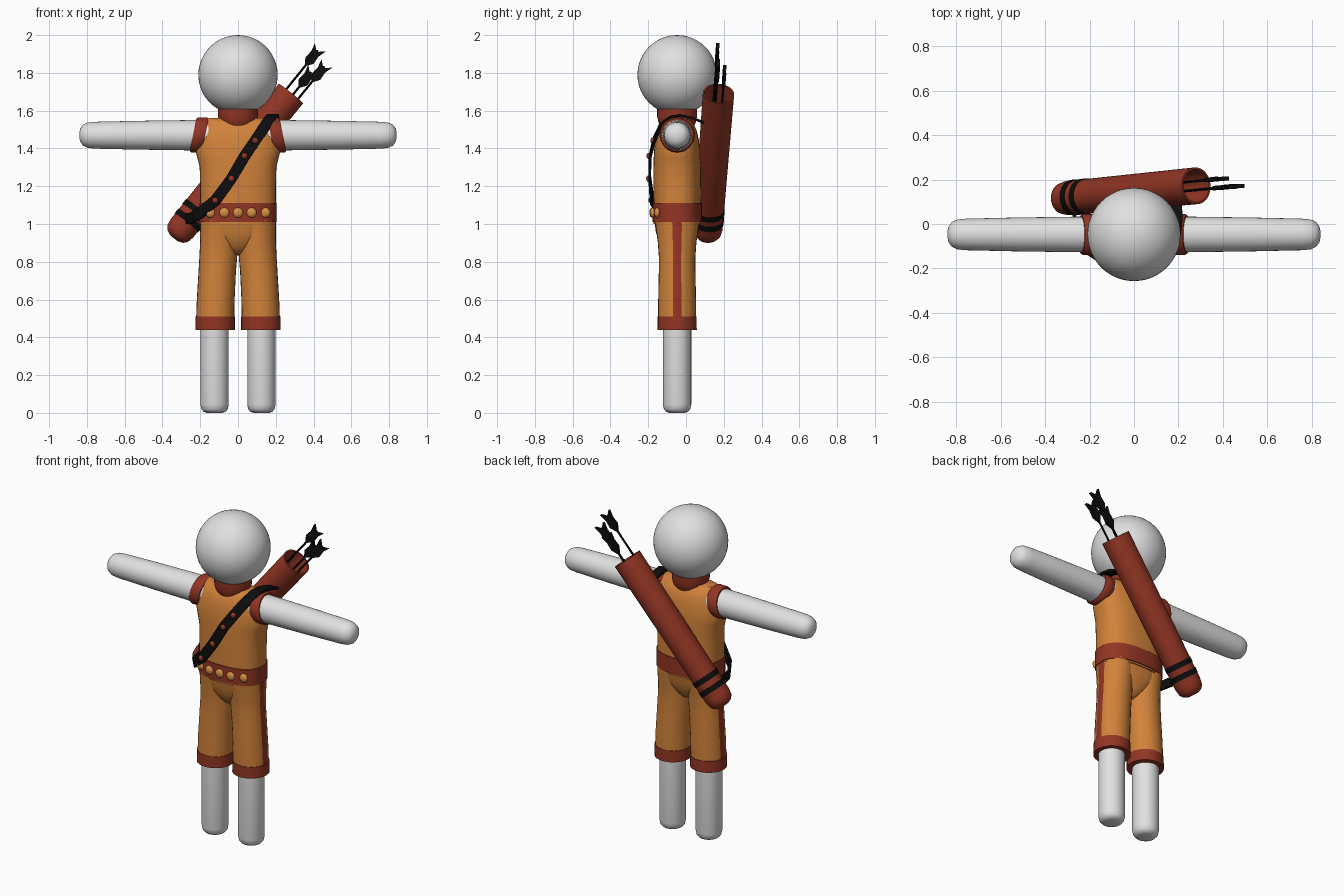
import bpy, bmesh, math
from mathutils import Vector

if "Cube" in bpy.data.objects:
    bpy.data.objects.remove(bpy.data.objects["Cube"])


def material(name, rgb):
    m = bpy.data.materials.new(name)
    m.diffuse_color = (*rgb, 1)
    m.use_nodes = True
    m.node_tree.nodes["Principled BSDF"].inputs["Base Color"].default_value = m.diffuse_color
    return m


WHITE = material("white", (0.75, 0.75, 0.75))
ORANGE = material("orange", (0.64, 0.225, 0.042))
RED = material("brick_red", (0.29, 0.036, 0.017))
GOLD = material("gold", (0.68, 0.28, 0.06))
BLACK = material("black", (0.004, 0.004, 0.004))
CY = -0.047  # body centre line in y


def finish(name, bm, mats, angle=40):
    bmesh.ops.recalc_face_normals(bm, faces=bm.faces)
    me = bpy.data.meshes.new(name)
    bm.to_mesh(me)
    bm.free()
    ob = bpy.data.objects.new(name, me)
    bpy.context.collection.objects.link(ob)
    for m in mats:
        me.materials.append(m)
    bpy.ops.object.select_all(action='DESELECT')
    ob.select_set(True)
    bpy.context.view_layer.objects.active = ob
    bpy.ops.object.shade_smooth_by_angle(angle=math.radians(angle))
    return ob


def rings_to_mesh(rings, rule=None):
    """Skin closed rings of points; rule(segment) gives the material index."""
    bm = bmesh.new()
    vs = [[bm.verts.new(p) for p in r] for r in rings]
    n = len(vs[0])
    for a, b in zip(vs, vs[1:]):
        for i in range(n):
            f = bm.faces.new((a[i], a[(i + 1) % n], b[(i + 1) % n], b[i]))
            f.material_index = rule(i) if rule else 0
    bm.faces.new(vs[0])
    bm.faces.new(vs[-1])
    return bm


def loft(name, sections, mats, power=2.0, seg=48, rule=None):
    """Stack of (z, centre x, radius x, radius y) rounded sections."""
    rings = []
    for z, cx, rx, ry in sections:
        ring = []
        for i in range(seg):
            c, s = math.cos(math.tau * i / seg), math.sin(math.tau * i / seg)
            e = 2 / power
            ring.append((cx + rx * math.copysign(abs(c) ** e, c),
                         CY + ry * math.copysign(abs(s) ** e, s), z))
        rings.append(ring)
    return finish(name, rings_to_mesh(rings, rule), mats)


def lathe(name, profile, origin, direction, mat, seg=32, shear=0.0):
    """Turn (radius, distance) pairs about an axis; shear leans x by height."""
    q = Vector(direction).to_track_quat('Z', 'Y')
    o = Vector(origin)
    rings = []
    for r, t in profile:
        ring = [o + q @ Vector((r * math.cos(math.tau * i / seg),
                                r * math.sin(math.tau * i / seg), t)) for i in range(seg)]
        for p in ring:
            p.x += shear * (p.z - o.z)
        rings.append(ring)
    return finish(name, rings_to_mesh(rings), [mat])


def ball(name, centre, radius, mat, seg=16, squash=(1, 1, 1)):
    bm = bmesh.new()
    bmesh.ops.create_uvsphere(bm, u_segments=seg, v_segments=seg // 2, radius=radius)
    bmesh.ops.scale(bm, vec=squash, verts=bm.verts)
    bmesh.ops.translate(bm, vec=centre, verts=bm.verts)
    return finish(name, bm, [mat], 80)


# Head and collar
ball("head", (0, CY, 1.79), 0.21, WHITE, 48)
lathe("collar", [(0.08, 0), (0.098, 0.035), (0.106, 0.07), (0.106, 0.11)], (0, CY, 1.5), (0, 0, 1), RED)

# Tunic, belt and hips
loft("tunic", [(1.0, 0, 0.2, 0.125), (1.2, 0, 0.2, 0.126), (1.3, 0, 0.203, 0.126),
               (1.35, 0, 0.215, 0.124), (1.39, 0, 0.225, 0.122), (1.45, 0, 0.215, 0.114),
               (1.5, 0, 0.2, 0.102), (1.54, 0, 0.19, 0.08), (1.56, 0, 0.18, 0.05)], [ORANGE], 2.5)
loft("belt", [(1.01, 0, 0.205, 0.131), (1.11, 0, 0.205, 0.131)], [RED], 2.5)
loft("hips", [(0.835, 0, 0.015, 0.03), (0.85, 0, 0.035, 0.06), (0.88, 0, 0.075, 0.085),
              (0.92, 0, 0.13, 0.102), (0.96, 0, 0.18, 0.113), (1.02, 0, 0.195, 0.121)], [ORANGE], 2.5)

# Belt studs
for x in (-0.145, -0.072, 0, 0.072, 0.145):
    y = CY - 0.131 * (1 - abs(x / 0.205) ** 2.5) ** 0.4
    ball("belt_stud", (x, y, 1.06), 0.027, GOLD, 16, (1, 0.6, 1))

for s, side in ((1, "left"), (-1, "right")):
    # Trouser leg with an outer stripe two segments wide
    stripe = (0, 27) if s > 0 else (13, 14)
    loft("trouser_" + side, [(0.46, s * 0.122, 0.101, 0.1), (0.6, s * 0.118, 0.1, 0.1),
                             (0.75, s * 0.11, 0.099, 0.097), (0.83, s * 0.104, 0.1, 0.097),
                             (0.9, s * 0.101, 0.1, 0.102), (1.02, s * 0.1, 0.101, 0.118)],
         [ORANGE, RED], seg=28, rule=lambda i, st=stripe: int(i in st))
    loft("cuff_" + side, [(0.44, s * 0.121, 0.105, 0.104), (0.51, s * 0.121, 0.104, 0.103)], [RED], seg=28)
    # Lower leg with a rounded end
    lathe("leg_" + side, [(0.04, 0), (0.058, 0.006), (0.07, 0.02), (0.075, 0.045), (0.075, 0.5)],
          (s * 0.124, CY, 0), (0, 0, 1), WHITE)
    # Arm with a rounded end
    lathe("arm_" + side, [(0.08, 0), (0.08, 0.12), (0.076, 0.4), (0.071, 0.62), (0.067, 0.66),
                          (0.055, 0.685), (0.035, 0.699), (0.012, 0.704)],
          (s * 0.136, CY, 1.47), (s, 0, 0), WHITE)
    # Slanted armhole trim
    lathe("sleeve_trim_" + side, [(0.086, 0), (0.093, 0.012), (0.093, 0.055), (0.086, 0.065)],
          (s * 0.173, CY, 1.472), (s, 0, 0), RED, shear=-0.2 * s)

# Quiver: hollow tube with rounded base and two bands
base, top = Vector((-0.335, 0.113, 0.93)), Vector((0.28, 0.172, 1.69))
axis = (top - base).normalized()
length = (top - base).length
lathe("quiver", [(0.03, -0.005), (0.055, 0.006), (0.07, 0.025), (0.077, 0.06), (0.083, length),
                 (0.074, length), (0.068, 0.1)], base, axis, RED, 40)
for t in (0.115, 0.18):
    lathe("quiver_band", [(0.07, t - 0.016), (0.0805, t - 0.016), (0.0805, t + 0.016), (0.07, t + 0.016)],
          base, axis, BLACK, 40)

# Arrows: thin shafts with notched flat feathers
across = axis.cross(Vector((0, 1, 0))).normalized()
for end in ((0.435, 0.168, 1.935), (0.47, 0.172, 1.85), (0.4, 0.205, 1.82)):
    end = Vector(end)
    lathe("arrow_shaft", [(0.006, -0.6), (0.006, -0.02)], end, axis, BLACK, 8)
    bm = bmesh.new()
    outline = ((0, -0.13), (0.028, -0.09), (0.024, -0.045), (0.036, 0),
               (0, -0.03), (-0.036, 0), (-0.024, -0.045), (-0.028, -0.09))
    depth = Vector((0, 0.009, 0))
    rows = [[bm.verts.new(end + across * w + axis * t + depth * k) for w, t in outline] for k in (-1, 1)]
    n = len(outline)
    for i in range(n):
        j = (i + 1) % n
        bm.faces.new((rows[0][i], rows[0][j], rows[1][j], rows[1][i]))
    for r in rows:  # split at the notch into two halves
        bm.faces.new((r[0], r[1], r[2], r[3], r[4]))
        bm.faces.new((r[4], r[5], r[6], r[7], r[0]))
    finish("arrow_feather", bm, [BLACK], 20)

# Strap: ribbon of (position, outward direction), over the shoulder to the quiver
path = [((-0.275, 0.07, 1.03), (-1, -0.3, 0)), ((-0.25, -0.06, 1.03), (-1, -0.5, 0)),
        ((-0.205, -0.135, 1.055), (-0.6, -1, 0)), ((-0.12, -0.18, 1.125), (-0.2, -1, 0)),
        ((-0.035, -0.192, 1.24), (0, -1, 0)), ((0.035, -0.19, 1.36), (0, -1, 0.1)),
        ((0.09, -0.17, 1.44), (0.2, -1, 0.3)), ((0.14, -0.138, 1.515), (0.3, -1, 0.7)),
        ((0.17, -0.09, 1.56), (0.1, -0.5, 1)), ((0.185, -0.035, 1.575), (0, 0, 1)),
        ((0.19, 0.035, 1.56), (0, 0.3, 1)), ((0.185, 0.1, 1.535), (0, 0.4, 1))]
pts = [Vector(p) for p, _ in path]
rings = []
for i, (_, nrm) in enumerate(path):
    nrm = Vector(nrm).normalized()
    tan = pts[min(i + 1, len(pts) - 1)] - pts[max(i - 1, 0)]
    w = tan.cross(nrm).normalized() * 0.029
    h = nrm * 0.007
    rings.append([pts[i] + w + h, pts[i] - w + h, pts[i] - w - h, pts[i] + w - h])
finish("strap", rings_to_mesh(rings), [BLACK], 35)

# Strap studs
for i in (3, 4, 5, 6):
    ball("strap_stud", pts[i] + Vector(path[i][1]).normalized() * 0.006, 0.017, RED, 12, (1, 0.8, 1))
